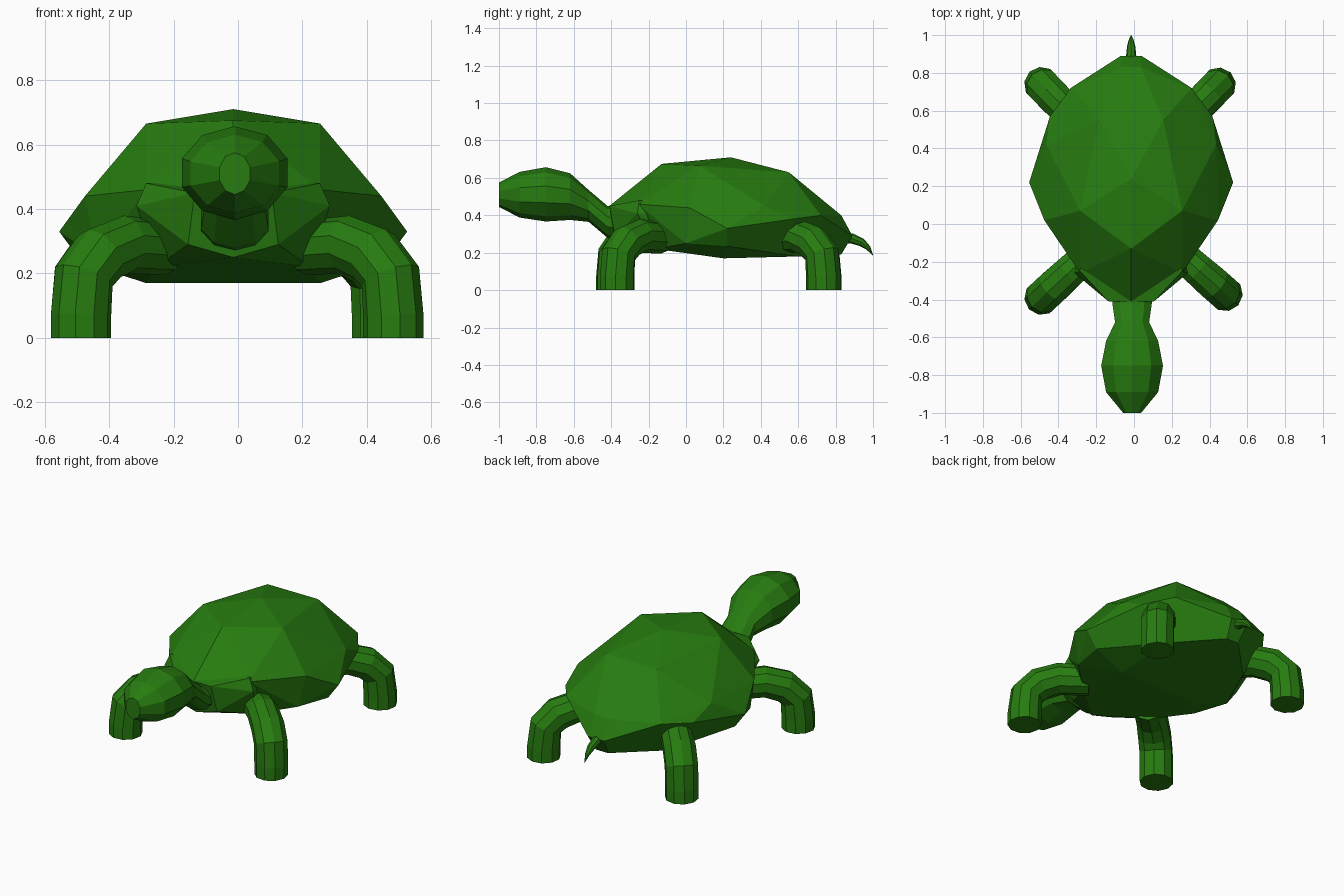
import bpy, bmesh, math
from mathutils import Vector

if "Cube" in bpy.data.objects:
    bpy.data.objects.remove(bpy.data.objects["Cube"])

green = bpy.data.materials.new("leaf_green")
green.diffuse_color = (0.02, 0.2, 0.005, 1)
green.use_nodes = True
green.node_tree.nodes["Principled BSDF"].inputs["Base Color"].default_value = green.diffuse_color
CX = -0.015  # mid-line of the animal


def finish(name, bm):
    bmesh.ops.recalc_face_normals(bm, faces=bm.faces)
    mesh = bpy.data.meshes.new(name)
    bm.to_mesh(mesh)
    bm.free()
    mesh.materials.append(green)
    obj = bpy.data.objects.new(name, mesh)
    bpy.context.collection.objects.link(obj)
    return obj


def hull(name, half):
    """Faceted convex solid from points mirrored across the mid-line."""
    bm = bmesh.new()
    for x, y, z in half:
        for s in ((1, -1) if x else (1,)):
            bm.verts.new((CX + s * x, y, z))
    res = bmesh.ops.convex_hull(bm, input=bm.verts)
    loose = [v for v in bm.verts if not v.link_faces]
    bmesh.ops.delete(bm, geom=loose, context='VERTS')
    return finish(name, bm)


def loft(name, rings):
    """Skin a list of equal-length rings and cap both ends."""
    bm = bmesh.new()
    loops = [[bm.verts.new(p) for p in r] for r in rings]
    n = len(loops[0])
    for a, b in zip(loops, loops[1:]):
        for i in range(n):
            j = (i + 1) % n
            bm.faces.new((a[i], a[j], b[j], b[i]))
    bm.faces.new(loops[0])
    bm.faces.new(loops[-1])
    return finish(name, bm)


def tube(name, path, radii, side, n=10):
    """Round tube along a planar path; side is the plane's normal."""
    pts = [Vector(p) for p in path]
    side = Vector(side).normalized()
    rings = []
    for i, p in enumerate(pts):
        t = (pts[min(i + 1, len(pts) - 1)] - pts[max(i - 1, 0)]).normalized()
        u = t.cross(side).normalized()
        r = radii[i]
        rings.append([p + r * (math.cos(a) * u + math.sin(a) * side)
                      for a in (2 * math.pi * k / n for k in range(n))])
    return loft(name, rings)


# Domed shell with flat belly
hull("shell", [
    (0, 0.24, 0.71), (0, -0.13, 0.675), (0.27, 0.07, 0.665),
    (0.17, 0.55, 0.63), (0, -0.41, 0.45), (0.27, -0.26, 0.46),
    (0.46, 0.02, 0.44), (0.54, 0.22, 0.33), (0.45, 0.42, 0.45),
    (0.43, 0.57, 0.38), (0.32, 0.72, 0.40), (0.05, 0.83, 0.40),
    (0.055, 0.89, 0.29), (0.04, 0.83, 0.19), (0.27, 0.60, 0.18),
    (0.27, 0.20, 0.17), (0.47, 0.22, 0.235), (0.24, -0.16, 0.22),
    (0.42, 0.0, 0.25)])

# Chest showing below the front of the shell
hull("chest", [
    (0.12, -0.41, 0.45), (0.27, -0.25, 0.48), (0.30, -0.26, 0.41),
    (0.14, -0.38, 0.29), (0, -0.38, 0.25), (0.24, -0.16, 0.22),
    (0.20, 0.20, 0.20), (0.20, 0.20, 0.45)])

# Neck and head: y, centre z, half width, half height
sections = [
    (-0.28, 0.34, 0.11, 0.09), (-0.42, 0.365, 0.11, 0.085),
    (-0.52, 0.45, 0.095, 0.085), (-0.62, 0.50, 0.145, 0.125),
    (-0.75, 0.512, 0.172, 0.145), (-0.89, 0.51, 0.145, 0.122),
    (-1.0, 0.51, 0.05, 0.065)]
loft("neck_and_head", [
    [(CX + 0.005 + rx * math.cos(a), y, z + rz * math.sin(a))
     for a in (2 * math.pi * (k + 0.5) / 10 for k in range(10))]
    for y, z, rx, rz in sections])

# Bent legs: foot position and inward reach in the path's own plane
bend = [(0, 0), (0, 0.07), (0.012, 0.19), (0.08, 0.255),
        (0.19, 0.29), (0.36, 0.28)]
for name, x, y, hx, hy in (
        ("front_left_leg", -0.487, -0.388, -0.22, -0.14),
        ("front_right_leg", 0.482, -0.368, 0.20, -0.12),
        ("hind_left_leg", -0.488, 0.738, -0.24, 0.48),
        ("hind_right_leg", 0.446, 0.735, 0.20, 0.48)):
    d = Vector((hx - x, hy - y, 0)).normalized()
    tube(name, [(x + d.x * s, y + d.y * s, z) for s, z in bend],
         [0.094, 0.094, 0.094, 0.094, 0.09, 0.085],
         d.cross(Vector((0, 0, 1))))

# Small curved tail
tube("tail",
     [(CX, 0.83, 0.28), (CX, 0.89, 0.275), (CX, 0.94, 0.255),
      (CX, 0.975, 0.225), (CX, 1.0, 0.185)],
     [0.028, 0.027, 0.022, 0.013, 0.001], (1, 0, 0), 8)
